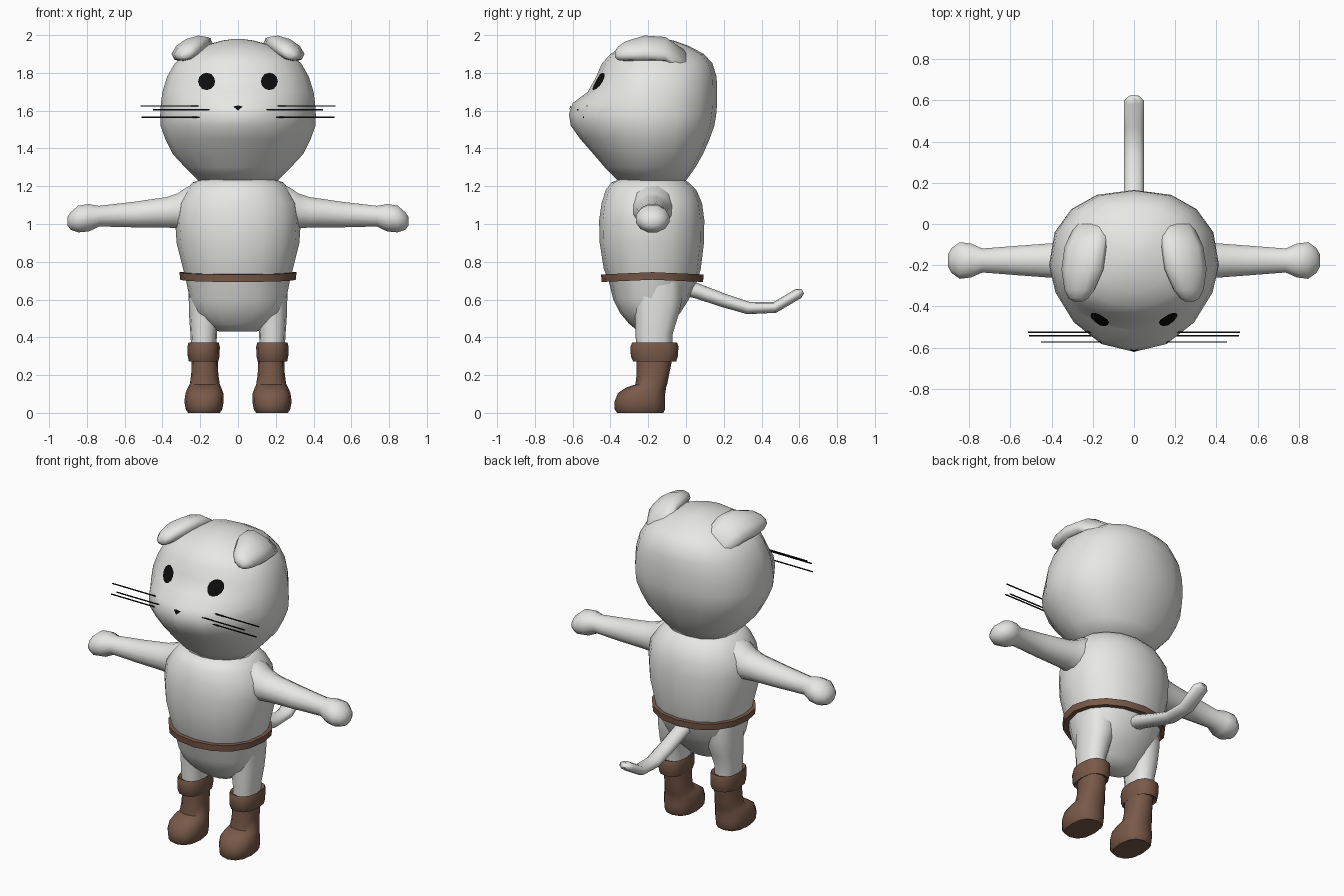
import bpy, bmesh, math
from mathutils import Vector
from mathutils.bvhtree import BVHTree

if "Cube" in bpy.data.objects:
    bpy.data.objects.remove(bpy.data.objects["Cube"])


def material(name, rgb):
    m = bpy.data.materials.new(name)
    m.diffuse_color = (*rgb, 1)
    m.use_nodes = True
    m.node_tree.nodes["Principled BSDF"].inputs["Base Color"].default_value = m.diffuse_color
    return m


FUR = material("pale fur", (0.8, 0.8, 0.785))
LEATHER = material("brown leather", (0.19, 0.10, 0.066))
BLACK = material("black", (0.004, 0.004, 0.004))


def finish(name, bm, mat, angle=50):
    bmesh.ops.recalc_face_normals(bm, faces=bm.faces)
    me = bpy.data.meshes.new(name)
    bm.to_mesh(me)
    bm.free()
    me.materials.append(mat)
    for p in me.polygons:
        p.use_smooth = True
    me.set_sharp_from_angle(angle=math.radians(angle))
    ob = bpy.data.objects.new(name, me)
    bpy.context.collection.objects.link(ob)
    return ob


def loft(name, rings, mat, angle=50, closed=False):
    """Skin a list of point rings; cap the ends unless closed."""
    bm = bmesh.new()
    vs = [[bm.verts.new(p) for p in r] for r in rings]
    n = len(vs[0])
    pairs = list(zip(vs, vs[1:])) + ([(vs[-1], vs[0])] if closed else [])
    for a, b in pairs:
        for i in range(n):
            j = (i + 1) % n
            bm.faces.new((a[i], a[j], b[j], b[i]))
    if not closed:
        bm.faces.new(vs[0])
        bm.faces.new(vs[-1])
    return finish(name, bm, mat, angle)


def spow(v, p):
    return math.copysign(abs(v) ** p, v)


def oval(z, w, yf, yb, cx=0, cy=None, n=16, pf=1.0, pb=1.0):
    """Horizontal ring with separate front and back depth and squareness."""
    cy = (yf + yb) / 2 if cy is None else cy
    pts = []
    for i in range(n):
        t = 2 * math.pi * i / n
        c, s = math.cos(t), math.sin(t)
        p, d = (pb, yb - cy) if s > 0 else (pf, cy - yf)
        pts.append(Vector((cx + w * spow(c, min(p, 1)), cy + d * spow(s, p), z)))
    return pts


def ellipse(c, u, v, n=10):
    c, u, v = Vector(c), Vector(u), Vector(v)
    return [c + u * math.cos(2 * math.pi * (i + .5) / n)
            + v * math.sin(2 * math.pi * (i + .5) / n) for i in range(n)]


# head: z, half width, front y, back y
HEAD = [(1.23, .21, -.36, 0), (1.30, .28, -.43, .05), (1.37, .345, -.49, .09),
        (1.45, .385, -.56, .125), (1.52, .41, -.61, .15), (1.58, .412, -.62, .16),
        (1.64, .408, -.60, .165), (1.70, .40, -.52, .165), (1.78, .375, -.475, .162),
        (1.85, .335, -.445, .14), (1.90, .275, -.40, .095), (1.945, .18, -.33, .01),
        (1.972, .08, -.24, -.07), (1.98, .02, -.18, -.13)]
head = loft("head", [oval(z, w, f, b, cy=-.2 if z < 1.93 else None,
                          pf=1.2 if z < 1.7 else 1, pb=.85)
                     for z, w, f, b in HEAD], FUR, 70)

# torso
BODY = [(.43, .10, -.25, -.12), (.47, .17, -.30, -.09), (.53, .23, -.35, -.03),
        (.60, .255, -.385, .015), (.70, .275, -.41, .06), (.76, .29, -.435, .078),
        (.90, .325, -.457, .095), (1.02, .333, -.46, .097), (1.11, .32, -.447, .085),
        (1.18, .275, -.425, .055), (1.22, .24, -.395, .015), (1.235, .20, -.36, -.01)]
loft("torso", [oval(*r, pf=.92, pb=.92) for r in BODY], FUR, 70)

# belt: a small square profile swept round the waist, dipping front and back
belt = []
for z, grow in ((.705, .022), (.745, .026), (.745, -.01), (.705, -.01)):
    ring = oval(z, .284 + grow, -.424 - grow, .068 + grow, pf=.95, pb=.95)
    for p in ring:
        p.z -= .012 * abs((p.y + .178) / .27)
    belt.append(ring)
loft("belt", belt, LEATHER, 30, closed=True)

# tail: y, z, slope angle, half thickness
TAIL = [(-.04, .67, -15, .042), (.06, .645, -16, .040), (.20, .595, -18, .036),
        (.33, .555, -10, .033), (.47, .558, 14, .029), (.595, .632, 30, .028),
        (.618, .645, 30, .014)]
rings = []
for k, (y, z, a, r) in enumerate(TAIL):
    a = math.radians(a)
    w = .028 if k == len(TAIL) - 1 else .05
    rings.append(ellipse((0, y, z), (w, 0, 0), (0, -math.sin(a) * r, math.cos(a) * r)))
loft("tail", rings, FUR, 60)

# arm and paw: x, bottom z, top z, half depth
ARM = [(.20, .97, 1.215, .12), (.27, .965, 1.20, .115), (.32, .975, 1.165, .10),
       (.38, .978, 1.145, .088), (.55, .98, 1.12, .075), (.735, .985, 1.098, .06),
       (.79, .958, 1.108, .085), (.845, .953, 1.10, .092), (.885, .967, 1.065, .062),
       (.902, .99, 1.04, .03)]
# ear folding forwards: y, x, z, half width, half thickness
EAR = [(-.0, .20, 1.86, .09, .045), (-.11, .235, 1.925, .11, .052),
       (-.22, .25, 1.93, .11, .055), (-.32, .265, 1.915, .077, .045),
       (-.36, .27, 1.903, .05, .032), (-.375, .27, 1.898, .025, .015)]
# leg and boot: z, centre x, half width, front y, back y
LEG = [(.31, .18, .066, -.26, -.075), (.42, .182, .07, -.268, -.07),
       (.50, .178, .08, -.27, -.045), (.60, .165, .096, -.28, -.02),
       (.70, .15, .115, -.28, -.02)]
BOOT = [(0, .18, .085, -.365, -.12), (.02, .18, .097, -.378, -.11),
        (.06, .18, .104, -.378, -.11), (.105, .178, .10, -.36, -.11),
        (.135, .177, .088, -.315, -.105), (.15, .176, .08, -.268, -.10),
        (.20, .176, .072, -.262, -.09), (.30, .176, .068, -.262, -.07)]
CUFF = [(.285, .182, .06, -.255, -.08), (.272, .182, .078, -.28, -.052),
        (.30, .182, .084, -.292, -.043), (.35, .182, .086, -.294, -.04),
        (.373, .182, .08, -.285, -.047), (.36, .182, .064, -.26, -.08)]
# whiskers: inner x, outer x, y, z
WHISKER = [(.19, .515, -.525, 1.625), (.13, .45, -.573, 1.605), (.18, .51, -.542, 1.565)]

bvh = BVHTree.FromPolygons([v.co for v in head.data.vertices],
                           [p.vertices for p in head.data.polygons])


def decal(name, outline, mat):
    """Thin face patch projected from the front on to the head."""
    def drop(x, z):
        return bvh.ray_cast(Vector((x, -2, z)), Vector((0, 1, 0)))[0] + Vector((0, -.007, 0))
    cx = sum(p[0] for p in outline) / len(outline)
    cz = sum(p[1] for p in outline) / len(outline)
    bm = bmesh.new()
    mid = bm.verts.new(drop(cx, cz))
    rows = [[bm.verts.new(drop(cx + (x - cx) * k, cz + (z - cz) * k)) for x, z in outline]
            for k in (.5, 1)]
    for i in range(len(outline)):
        j = (i + 1) % len(outline)
        bm.faces.new((mid, rows[0][i], rows[0][j]))
        bm.faces.new((rows[0][i], rows[1][i], rows[1][j], rows[0][j]))
    ob = finish(name, bm, mat)
    if ob.data.polygons[0].normal.y > 0:
        ob.data.flip_normals()


decal("nose", [(-.025, 1.622), (0, 1.628), (.025, 1.622), (0, 1.6)], BLACK)

tilt = math.radians(25)
ct, st = math.cos(tilt), math.sin(tilt)
for s, side in ((1, "left"), (-1, "right")):
    loft(f"{side}_arm", [ellipse((s * x, -.177, (a + b) / 2), (0, d, 0), (0, 0, (b - a) / 2), 12)
                         for x, a, b, d in ARM], FUR, 60)
    loft(f"{side}_ear", [ellipse((s * x, y, z), (s * ct * w, 0, -st * w), (s * st * h, 0, ct * h))
                         for y, x, z, w, h in EAR], FUR, 60)
    for part, rows, mat in (("leg", LEG, FUR), ("boot", BOOT, LEATHER),
                            ("boot_cuff", CUFF, LEATHER)):
        loft(f"{side}_{part}", [oval(z, w, f, b, cx=s * x, n=12, pf=.85, pb=.8)
                                for z, x, w, f, b in rows], mat, 50)
    for k, (x0, x1, y, z) in enumerate(WHISKER):
        loft(f"{side}_whisker_{k + 1}", [ellipse((s * x, y, z), (0, .004, 0), (0, 0, .004), 4)
                                         for x in (x0, x1)], BLACK, 30)
    decal(f"{side}_eye", [(s * .166 + .045 * math.cos(i * math.pi / 6),
                           1.755 + .046 * math.sin(i * math.pi / 6)) for i in range(12)], BLACK)
